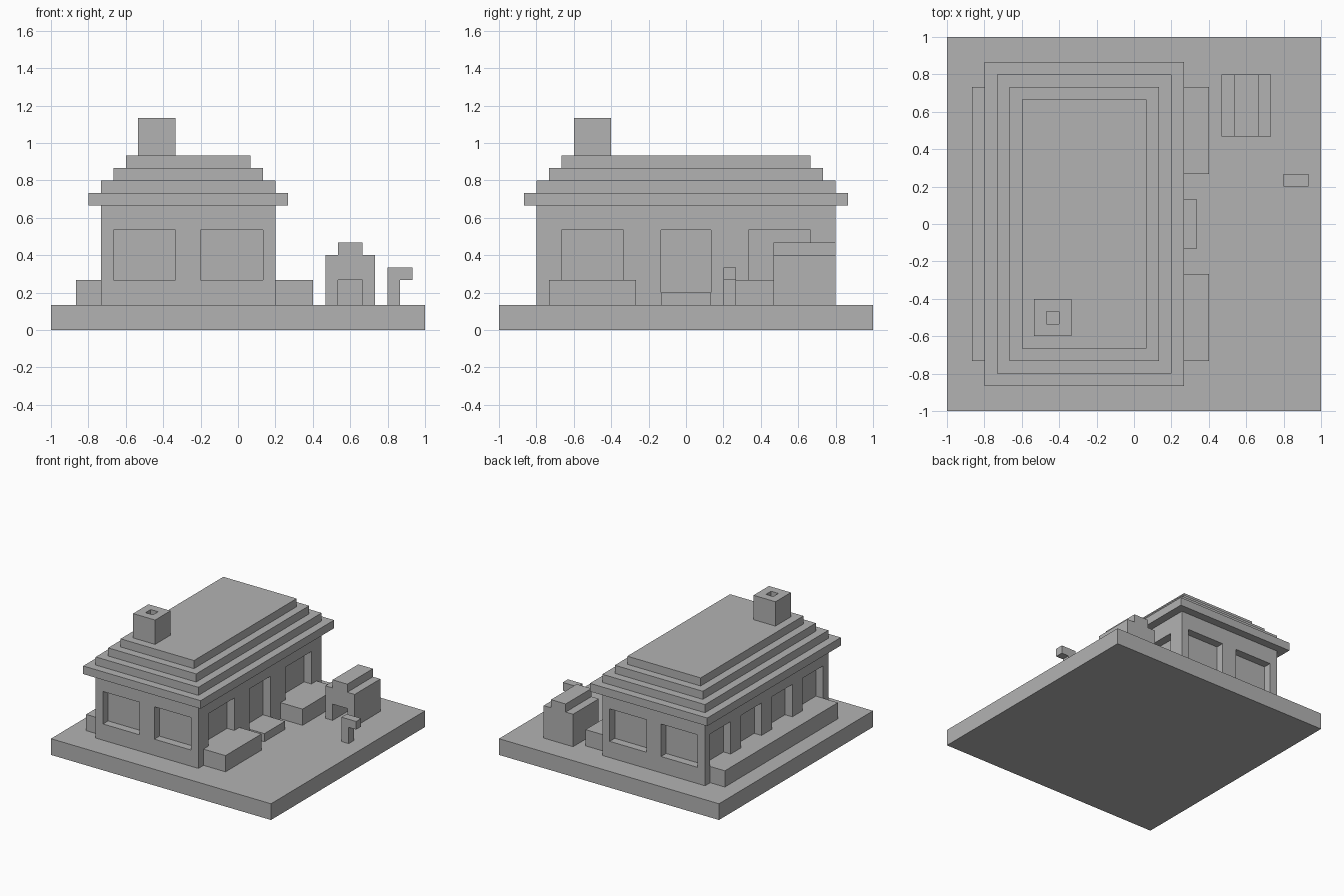
import bpy
import bmesh
from mathutils import Matrix, Vector

U = 1 / 15  # one block of the model

cube = bpy.data.objects.get("Cube")
if cube:
    bpy.data.objects.remove(cube, do_unlink=True)

grey = bpy.data.materials.new("plain grey")
grey.use_nodes = True
colour = (0.45, 0.45, 0.45, 1)
grey.diffuse_color = colour
grey.node_tree.nodes["Principled BSDF"].inputs["Base Color"].default_value = colour


def boxes(name, *spans):
    """One object made of boxes, each given as x, y and z ranges in blocks."""
    bm = bmesh.new()
    for span in spans:
        low = Vector([r[0] for r in span]) * U
        high = Vector([r[1] for r in span]) * U
        place = Matrix.Translation((low + high) / 2) @ Matrix.Diagonal((*(high - low), 1))
        bmesh.ops.create_cube(bm, size=1, matrix=place)
    mesh = bpy.data.meshes.new(name)
    bm.to_mesh(mesh)
    bm.free()
    mesh.materials.append(grey)
    obj = bpy.data.objects.new(name, mesh)
    bpy.context.collection.objects.link(obj)
    return obj


def carve(target, name, *spans):
    """Cut boxes out of a part."""
    cutter = boxes(name, *spans)
    cutter.hide_render = True
    cutter.hide_viewport = True
    cutter.display_type = 'WIRE'
    mod = target.modifiers.new(name, 'BOOLEAN')
    mod.operation = 'DIFFERENCE'
    mod.solver = 'EXACT'
    mod.object = cutter


# Ground slab
boxes("ground_slab", ((-15, 15), (-15, 15), (0, 2)))

# House walls with recessed openings
walls = boxes("house_walls", ((-11, 3), (-12, 12), (2, 10)))
window_z = (4, 8)
inset = 0.99
openings = []
for x in (-10, -3):  # front and back windows
    openings.append(((x, x + 5), (-13, -12 + inset), window_z))
    openings.append(((x, x + 5), (12 - inset, 13), window_z))
for y in (-10, 5):  # right wall windows
    openings.append(((3 - inset, 4), (y, y + 5), window_z))
openings.append(((3 - inset, 4), (-2, 2), (3, 8)))  # doorway
for y in range(-11, 12, 6):  # left wall windows
    openings.append(((-12, -11 + inset), (y, y + 4), window_z))
carve(walls, "wall_opening_cutter", *openings)

# Stepped roof
boxes("roof_eave", ((-12, 4), (-13, 13), (10, 11)))
for i in range(3):
    boxes(f"roof_step_{i + 1}", ((-11 + i, 3 - i), (-12 + i, 12 - i), (11 + i, 12 + i)))

# Chimney with flue
chimney = boxes("chimney", ((-8, -5), (-9, -6), (14, 17)))
carve(chimney, "flue_cutter", ((-7, -6), (-8, -7), (15, 18)))

# Planters and doorstep
for side, y in (("front", -11), ("back", 4)):
    boxes(f"{side}_planter", ((3, 6), (y, y + 7), (2, 4)))
boxes("long_planter", ((-13, -11), (-11, 11), (2, 4)))
boxes("doorstep", ((3, 5), (-2, 2), (2, 3)))

# Kennel with ridge and doorway
kennel = boxes("kennel", ((7, 11), (7, 12), (2, 6)))
carve(kennel, "kennel_door_cutter", ((8, 10), (6, 11), (1, 4)))
boxes("kennel_ridge", ((8, 10), (7, 12), (6, 7)))

# Mailbox
boxes("mailbox_post", ((12, 13), (3, 4), (2, 4)))
boxes("mailbox_box", ((12, 14), (3, 4), (4, 5)))
